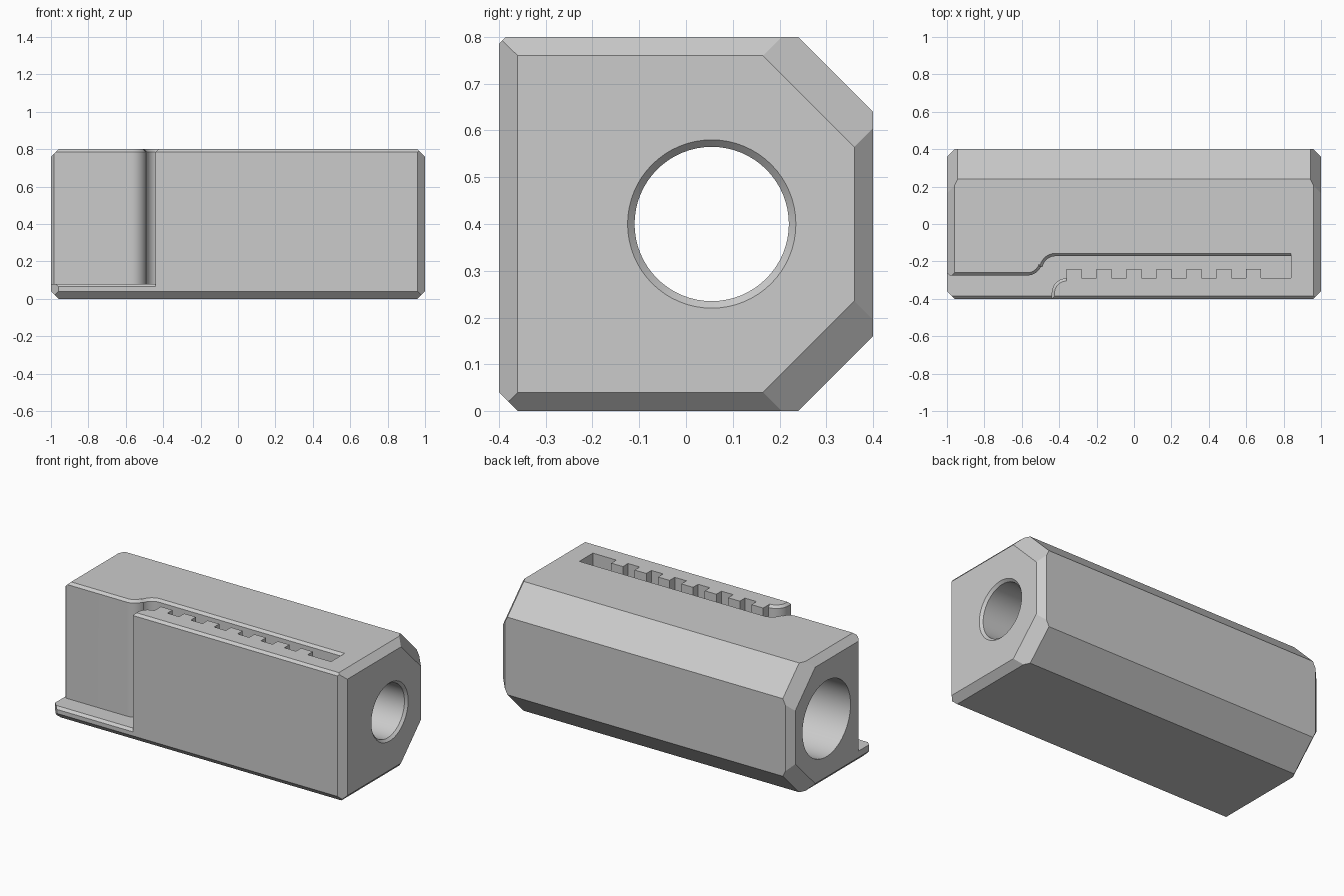
import bpy
import bmesh
from math import sin, cos, pi, radians
from mathutils import Vector

cube = bpy.data.objects.get("Cube")
if cube:
    bpy.data.objects.remove(cube, do_unlink=True)

grey = bpy.data.materials.new("plain grey")
grey.use_nodes = True
colour = (0.6, 0.6, 0.6, 1)
grey.diffuse_color = colour
grey.node_tree.nodes["Principled BSDF"].inputs["Base Color"].default_value = colour


def finish(bm, name):
    bmesh.ops.recalc_face_normals(bm, faces=bm.faces)
    mesh = bpy.data.meshes.new(name)
    bm.to_mesh(mesh)
    bm.free()
    mesh.materials.append(grey)
    ob = bpy.data.objects.new(name, mesh)
    bpy.context.collection.objects.link(ob)
    return ob


def loft(name, rings):
    """Skin closed rings of equal length and cap both ends."""
    bm = bmesh.new()
    rows = [[bm.verts.new(p) for p in ring] for ring in rings]
    n = len(rows[0])
    for a, b in zip(rows, rows[1:]):
        for i in range(n):
            j = (i + 1) % n
            bm.faces.new((a[i], a[j], b[j], b[i]))
    bm.faces.new(rows[0])
    bm.faces.new(rows[-1])
    return finish(bm, name)


# Body: a block trimmed by bevel planes (normal . point = distance, about mid height)
mid = Vector((0, 0, 0.4))
bm = bmesh.new()
bmesh.ops.create_cube(bm, size=1)
for v in bm.verts:
    v.co = Vector((v.co.x * 2, v.co.y * 0.8, v.co.z * 0.8)) + mid
planes = [((0, -1, -1), 0.76), ((0, -1, 1), 0.785)]
for s in (-1, 1):
    planes += [((0, 1, s), 0.64), ((s, 1, 0), 1.36), ((s, -1, 0), 1.36)]
    for t in (-1, 1):
        planes += [((s, 0, t), 1.36), ((2 * s, 1, t), 2.525)]
for normal, dist in planes:
    n = Vector(normal)
    cut = bmesh.ops.bisect_plane(bm, geom=bm.verts[:] + bm.edges[:] + bm.faces[:],
                                 plane_co=mid + n * dist / n.length_squared,
                                 plane_no=n, clear_outer=True)
    edges = [e for e in cut["geom_cut"] if isinstance(e, bmesh.types.BMEdge)]
    bmesh.ops.holes_fill(bm, edges=edges)
body = finish(bm, "sleeve_body")


# Recess and toothed slot outline: (x, y, flare x, flare y)
def arc(cx, cy, r, start, end, flare, steps=10):
    pts = []
    for i in range(steps + 1):
        a = radians(start + (end - start) * i / steps)
        pts.append((cx + r * cos(a), cy + r * sin(a), flare * cos(a), flare * sin(a)))
    return pts


outline = [(-1.1, -0.16, 0.4, 1), (-0.985, -0.275, 0.4, 1)]
outline += arc(-0.57, -0.195, 0.08, 270, 345, -1)
outline += arc(-0.42, -0.242, 0.07, 170, 90, 1)
outline += [(0.84, -0.172, 0, 1), (0.84, -0.29, 0, 0)]
for i in reversed(range(7)):
    x = -0.36 + i * 0.16
    outline += [(x + 0.08, -0.29, 0, 0), (x + 0.08, -0.24, 0, 0), (x, -0.24, 0, 0)]
    if i:
        outline.append((x, -0.29, 0, 0))
outline += arc(-0.36, -0.37, 0.08, 90, 180, -1)
outline += [(-0.44, -0.5, 1, 0), (-1.1, -0.5, 0, 0)]
recess = loft("recess_cutter", [
    [(x + fx * f, y + fy * f, z) for x, y, fx, fy in outline]
    for z, f in ((0.08, 0), (0.785, 0), (0.82, 0.035))])

# Bevel on the front lip of the shelf
lip = loft("lip_cutter", [[(x, -0.37, 0.095), (x, -0.42, 0.045), (x, -0.42, 0.095)]
                          for x in (-1.1, -0.44)])

# Stepped bore with a flared mouth
bore = loft("bore_cutter", [
    [(x, 0.055 + r * cos(i * pi / 32), 0.4 + r * sin(i * pi / 32)) for i in range(64)]
    for x, r in ((-1.1, 0.235), (-0.55, 0.235), (-0.55, 0.165), (0.985, 0.165), (1.1, 0.28))])

bpy.context.view_layer.objects.active = body
for cutter in (recess, lip, bore):
    mod = body.modifiers.new(cutter.name, "BOOLEAN")
    mod.operation = "DIFFERENCE"
    mod.solver = "EXACT"
    mod.object = cutter
    bpy.ops.object.modifier_apply(modifier=mod.name)
    bpy.data.objects.remove(cutter, do_unlink=True)

bpy.ops.object.select_all(action="DESELECT")
body.select_set(True)
bpy.ops.object.shade_smooth_by_angle(angle=radians(25))
